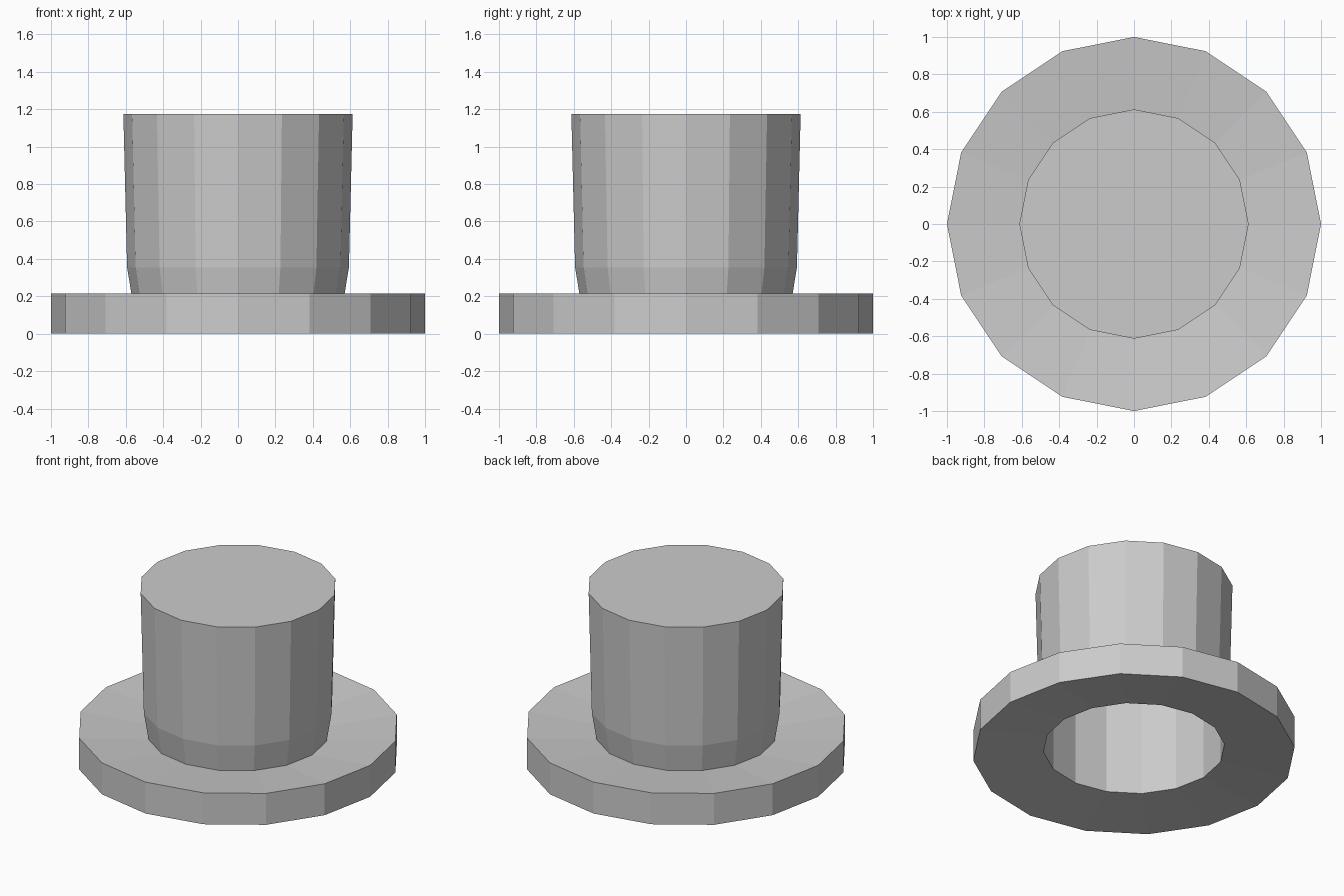
import bpy, bmesh, math

if "Cube" in bpy.data.objects:
    bpy.data.objects.remove(bpy.data.objects["Cube"])

SIDES = 16


def lathe(name, profile):
    """Revolve (radius, z) points around z; a radius of 0 closes to a flat cap."""
    bm = bmesh.new()
    rings = []
    for r, z in profile:
        rings.append([bm.verts.new((r * math.cos(2 * math.pi * i / SIDES),
                                    r * math.sin(2 * math.pi * i / SIDES), z))
                      for i in range(SIDES)])
    for a, b in zip(rings, rings[1:]):
        for i in range(SIDES):
            j = (i + 1) % SIDES
            bm.faces.new((a[i], a[j], b[j], b[i]))
    # flat caps: outer crown top and inner ceiling
    bm.faces.new(rings[0])
    bm.faces.new(rings[-1])
    bmesh.ops.recalc_face_normals(bm, faces=bm.faces[:])
    mesh = bpy.data.meshes.new(name)
    bm.to_mesh(mesh)
    bm.free()
    obj = bpy.data.objects.new(name, mesh)
    bpy.context.collection.objects.link(obj)
    return obj


# Hat: outer crown, dished brim, then the straight hollow inside
lathe("top_hat", [
    (0.613, 1.175),   # crown top
    (0.593, 0.355),   # crown lower bend
    (0.563, 0.17),    # crown meets brim
    (1.0, 0.215),     # brim upper edge
    (1.0, 0.0),       # brim lower edge
    (0.563, 0.04),    # opening
    (0.563, 1.12),    # inner ceiling
])
